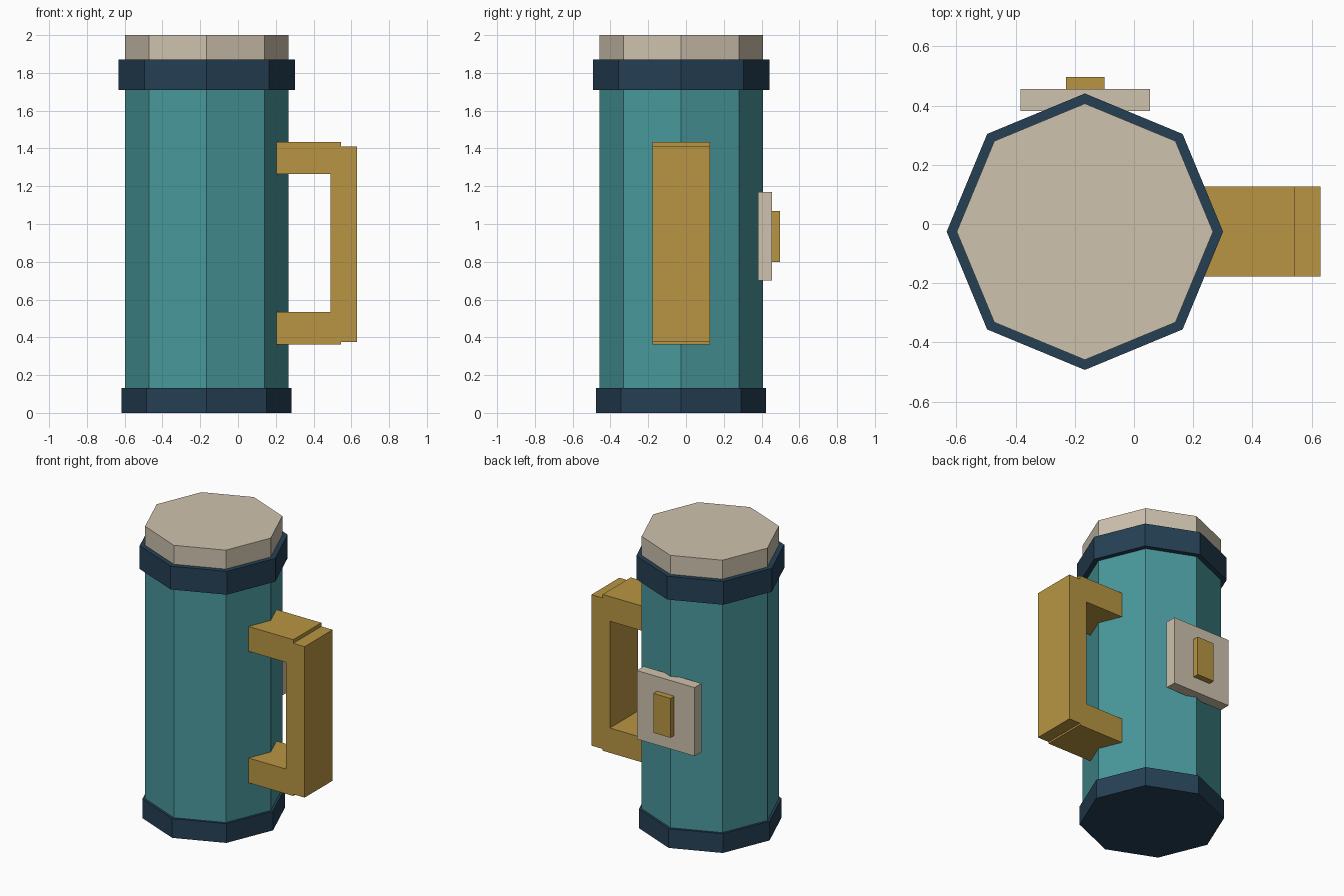
import bpy
import math

cube = bpy.data.objects.get("Cube")
if cube:
    bpy.data.objects.remove(cube, do_unlink=True)


def material(name, rgb):
    """Flat material from an 8-bit sRGB colour."""
    linear = [((c / 255 + 0.055) / 1.055) ** 2.4 for c in rgb] + [1]
    mat = bpy.data.materials.new(name)
    mat.use_nodes = True
    mat.diffuse_color = linear
    shader = next(n for n in mat.node_tree.nodes if n.type == "BSDF_PRINCIPLED")
    shader.inputs["Base Color"].default_value = linear
    return mat


teal = material("teal", (73, 152, 156))
navy = material("navy", (37, 64, 85))
cream = material("cream", (206, 194, 174))
gold = material("gold", (184, 149, 67))

AXIS_X, AXIS_Y = -0.166, -0.026


def finish(name, mat):
    obj = bpy.context.object
    obj.name = obj.data.name = name
    obj.data.materials.append(mat)
    return obj


def octagon(name, radius, z0, z1, mat):
    """Eight-sided prism around the flask axis, corners on the x and y axes."""
    bpy.ops.mesh.primitive_cylinder_add(
        vertices=8, radius=radius, depth=z1 - z0,
        location=(AXIS_X, AXIS_Y, (z0 + z1) / 2))
    return finish(name, mat)


def box(name, x, y, z, mat):
    """Box given by its (min, max) extent on each axis."""
    spans = (x, y, z)
    bpy.ops.mesh.primitive_cube_add(size=1, location=[sum(s) / 2 for s in spans])
    obj = finish(name, mat)
    size = [s[1] - s[0] for s in spans]
    for v in obj.data.vertices:
        v.co = [c * d for c, d in zip(v.co, size)]
    return obj


# Flask body with base ring, collar and lid
octagon("body", 0.433, 0.05, 1.80, teal)
octagon("base_ring", 0.45, 0, 0.132, navy)
octagon("collar", 0.467, 1.71, 1.87, navy)
octagon("lid", 0.433, 1.80, 2.0, cream)

# Side handle: two arms and an upright grip
handle_y = (-0.178, 0.126)
box("handle_upper_arm", (0.204, 0.544), handle_y, (1.265, 1.435), gold)
box("handle_lower_arm", (0.204, 0.544), handle_y, (0.363, 0.533), gold)
box("handle_grip", (0.49, 0.63), handle_y, (0.375, 1.41), gold)

# Back plate with its raised catch
box("back_plate", (-0.384, 0.054), (0.381, 0.456), (0.70, 1.17), cream)
box("back_catch", (-0.23, -0.10), (0.44, 0.497), (0.80, 1.07), gold)
